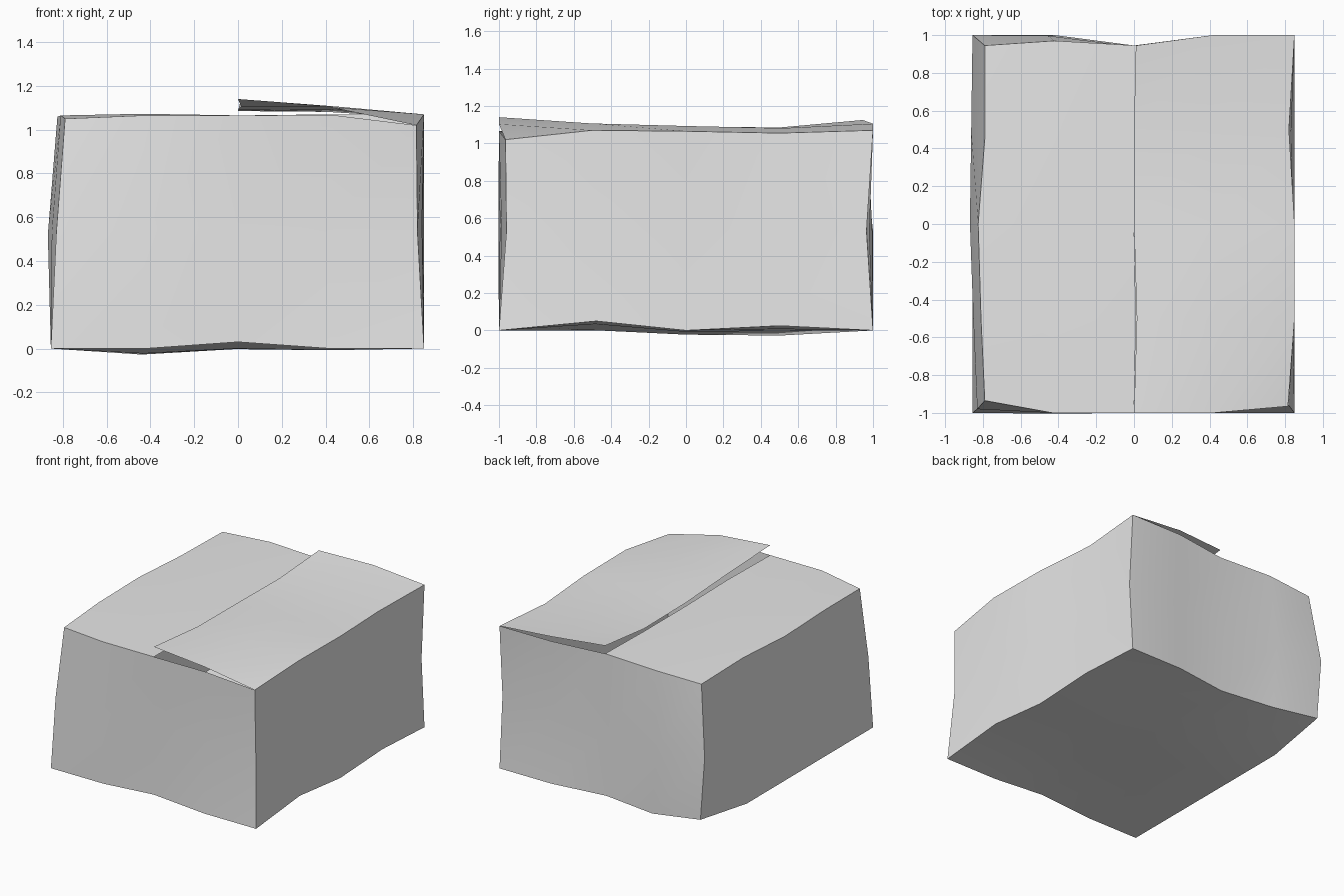
import bpy
from mathutils import Vector

if "Cube" in bpy.data.objects:
    bpy.data.objects.remove(bpy.data.objects["Cube"])

card = bpy.data.materials.new("card_grey")
card.diffuse_color = (0.8, 0.8, 0.8, 1)
card.use_nodes = True
card.node_tree.nodes["Principled BSDF"].inputs["Base Color"].default_value = card.diffuse_color


def line(*pts):
    return [Vector(p) for p in pts]


def panel(name, south, north, west, east, outward):
    """Warped sheet blended between four edge lines that share corners."""
    n, m = len(south), len(west)
    verts = []
    for j in range(m):
        v = j / (m - 1)
        for i in range(n):
            u = i / (n - 1)
            ruled = (south[i].lerp(north[i], v) + west[j].lerp(east[j], u))
            corners = south[0].lerp(south[-1], u).lerp(north[0].lerp(north[-1], u), v)
            verts.append(ruled - corners)
    faces = [(j * n + i, j * n + i + 1, (j + 1) * n + i + 1, (j + 1) * n + i)
             for j in range(m - 1) for i in range(n - 1)]
    across, up = south[-1] - south[0], west[-1] - west[0]
    if across.cross(up).dot(Vector(outward)) < 0:
        faces = [f[::-1] for f in faces]
    mesh = bpy.data.meshes.new(name)
    mesh.from_pydata(verts, [], faces)
    mesh.materials.append(card)
    mesh.polygons.foreach_set("use_smooth", [True] * len(faces))
    bpy.context.collection.objects.link(bpy.data.objects.new(name, mesh))


# Upright corner edges, bottom to top
fl = line((-.855, -1, 0), (-.83, -.98, .53), (-.79, -.935, 1.05))
fr = line((.85, -1, 0), (.82, -.96, .53), (.815, -.965, 1.02))
bl = line((-.82, 1, .06), (-.855, 1, .53), (-.79, .945, 1.05))
br = line((.85, 1, 0), (.85, .965, .53), (.85, 1, 1.07))

# Bottom edges
front_b = [fl[0]] + line((-.42, -1, 0), (0, -1, .03), (.42, -1, 0)) + [fr[0]]
back_b = [bl[0]] + line((-.42, 1, 0), (0, .945, 0), (.42, 1, 0)) + [br[0]]
left_b = [fl[0]] + line((-.855, -.5, 0), (-.855, 0, 0), (-.855, .5, 0)) + [bl[0]]
right_b = [fr[0]] + line((.85, -.48, .05), (.85, 0, 0), (.85, .5, .025)) + [br[0]]

# Top edges of the walls
front_t = [fl[2]] + line((-.43, -1, 1.065), (0, -1, 1.065), (.43, -1, 1.067)) + [fr[2]]
back_t = [bl[2]] + line((-.42, .97, 1.065), (.01, .945, 1.065), (.42, 1, 1.07)) + [br[2]]
left_t = [fl[2]] + line((-.81, -.5, 1.065), (-.825, 0, 1.06), (-.79, .45, 1.06)) + [bl[2]]
right_t = [fr[2]] + line((.85, -.5, 1.07), (.85, 0, 1.065), (.82, .5, 1.055)) + [br[2]]

# Hollow body
panel("front_wall", front_b, front_t, fl, fr, (0, -1, 0))
panel("back_wall", back_b, back_t, bl, br, (0, 1, 0))
panel("left_wall", left_b, left_t, fl, bl, (-1, 0, 0))
panel("right_wall", right_b, right_t, fr, br, (1, 0, 0))
panel("base", front_b, back_b, left_b, right_b, (0, 0, -1))

# Closed left flap, meeting the right one along the middle
seam = [front_t[2]] + line((.01, -.5, 1.065), (0, 0, 1.065), (0, .5, 1.065)) + [back_t[2]]
panel("left_flap", front_t[:3], back_t[:3], left_t, seam, (0, 0, 1))

# Right flap, hinged on the right wall with its free edge lifted
free_edge = line((0, -1, 1.14), (.015, -.5, 1.105), (0, 0, 1.09),
                 (0, .5, 1.085), (.01, .945, 1.125))
flap_front = [free_edge[0]] + line((.42, -1, 1.103)) + [fr[2]]
flap_back = [free_edge[-1]] + line((.42, 1, 1.105)) + [br[2]]
panel("right_flap", flap_front, flap_back, free_edge, right_t, (0, 0, 1))
